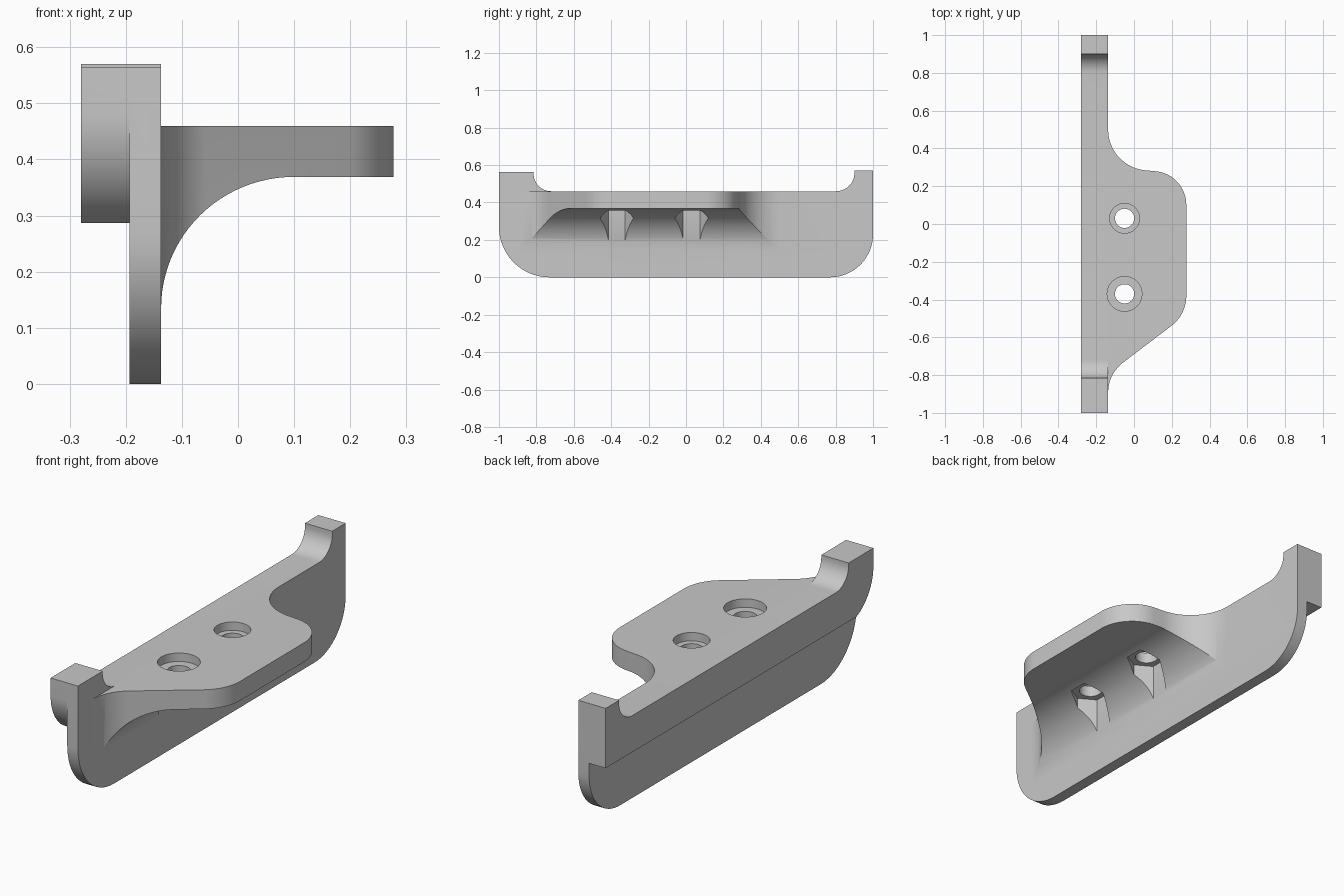
import bpy, bmesh, math

cube = bpy.data.objects.get("Cube")
if cube:
    bpy.data.objects.remove(cube, do_unlink=True)

grey = bpy.data.materials.new("plain grey")
grey.use_nodes = True
grey.diffuse_color = (0.58, 0.58, 0.58, 1)
grey.node_tree.nodes["Principled BSDF"].inputs["Base Color"].default_value = grey.diffuse_color


def arc(cx, cy, rx, ry, start, end, steps=16):
    """Points along an elliptical arc, angles in degrees."""
    angles = [math.radians(start + (end - start) * i / steps) for i in range(steps + 1)]
    return [(cx + rx * math.cos(a), cy + ry * math.sin(a)) for a in angles]


def prism(name, outline, axis, low, high):
    """Extrude a 2D outline along one axis."""
    place = {"x": lambda u, v, h: (h, u, v),
             "y": lambda u, v, h: (u, h, v),
             "z": lambda u, v, h: (u, v, h)}[axis]
    bm = bmesh.new()
    base = [bm.verts.new(place(u, v, low)) for u, v in outline]
    top = [bm.verts.new(place(u, v, high)) for u, v in outline]
    bm.faces.new(base)
    bm.faces.new(top)
    for i in range(len(base)):
        j = (i + 1) % len(base)
        bm.faces.new((base[i], base[j], top[j], top[i]))
    bmesh.ops.recalc_face_normals(bm, faces=bm.faces)
    mesh = bpy.data.meshes.new(name)
    bm.to_mesh(mesh)
    bm.free()
    mesh.materials.append(grey)
    obj = bpy.data.objects.new(name, mesh)
    bpy.context.collection.objects.link(obj)
    return obj


def combine(target, other, operation):
    """Apply a boolean and discard the second object."""
    mod = target.modifiers.new(operation.lower(), "BOOLEAN")
    mod.operation = operation
    mod.solver = "EXACT"
    mod.object = other
    bpy.context.view_layer.objects.active = target
    bpy.ops.object.modifier_apply(modifier=mod.name)
    bpy.data.objects.remove(other, do_unlink=True)


# Shared upper edge: two end posts with a filleted recess between them
upper_edge = ([(1, 0.57), (0.9, 0.57)]
              + arc(0.8, 0.555, 0.1, 0.095, 0, -90)
              + arc(-0.72, 0.555, 0.095, 0.095, 270, 180)
              + [(-0.815, 0.564), (-1, 0.564)])

# Upright plate with rounded lower corners
plate_edge = arc(-0.73, 0.27, 0.27, 0.27, 180, 270) + arc(0.77, 0.23, 0.23, 0.23, 270, 360)
bracket = prism("bracket", plate_edge + upper_edge, "x", -0.193, -0.137)

# Thick rail along the top of the plate, rounded at its front end
rail_edge = arc(-0.79, 0.48, 0.21, 0.21, 180, 246.8) + [(1, 0.287)]
rail = prism("rail", rail_edge + upper_edge, "x", -0.28, -0.165)
combine(bracket, rail, "UNION")

# Shelf: curved underside trimmed by its plan outline
section = ([(-0.165, 0.46), (0.3, 0.46), (0.3, 0.369)]
           + arc(0.1, 0.135, 0.237, 0.234, 90, 180, 24) + [(-0.165, 0.135)])
plan = ([(-0.165, 0.5)]
        + arc(0.08, 0.5, 0.217, 0.217, 180, 268)
        + arc(0.1, 0.1, 0.177, 0.18, 88, 0)
        + arc(0.077, -0.38, 0.2, 0.2, 0, -52)
        + arc(0.063, -0.893, 0.2, 0.2, 128, 180)
        + [(-0.165, -0.893)])
shelf = prism("shelf", section, "y", -0.95, 0.55)
combine(shelf, prism("shelf_plan", plan, "z", 0.1, 0.5), "INTERSECT")
combine(bracket, shelf, "UNION")

# Screw holes: counterbore above, hexagonal nut pocket below
for y, bore in ((0.03, 0.079), (-0.37, 0.092)):
    for name, radius, sides, turn, low, high in (
            ("counterbore", bore, 40, 0, 0.42, 0.5),
            ("screw_hole", 0.051, 40, 0, 0.1, 0.5),
            ("nut_pocket", 0.09, 6, 30, 0.1, 0.368)):
        ring = arc(-0.05, y, radius, radius, turn, turn + 360, sides)[:-1]
        combine(bracket, prism(name, ring, "z", low, high), "DIFFERENCE")

# Smooth curved walls, crisp edges
bpy.ops.object.select_all(action="DESELECT")
bracket.select_set(True)
bpy.context.view_layer.objects.active = bracket
bpy.ops.object.shade_smooth_by_angle(angle=math.radians(25))
